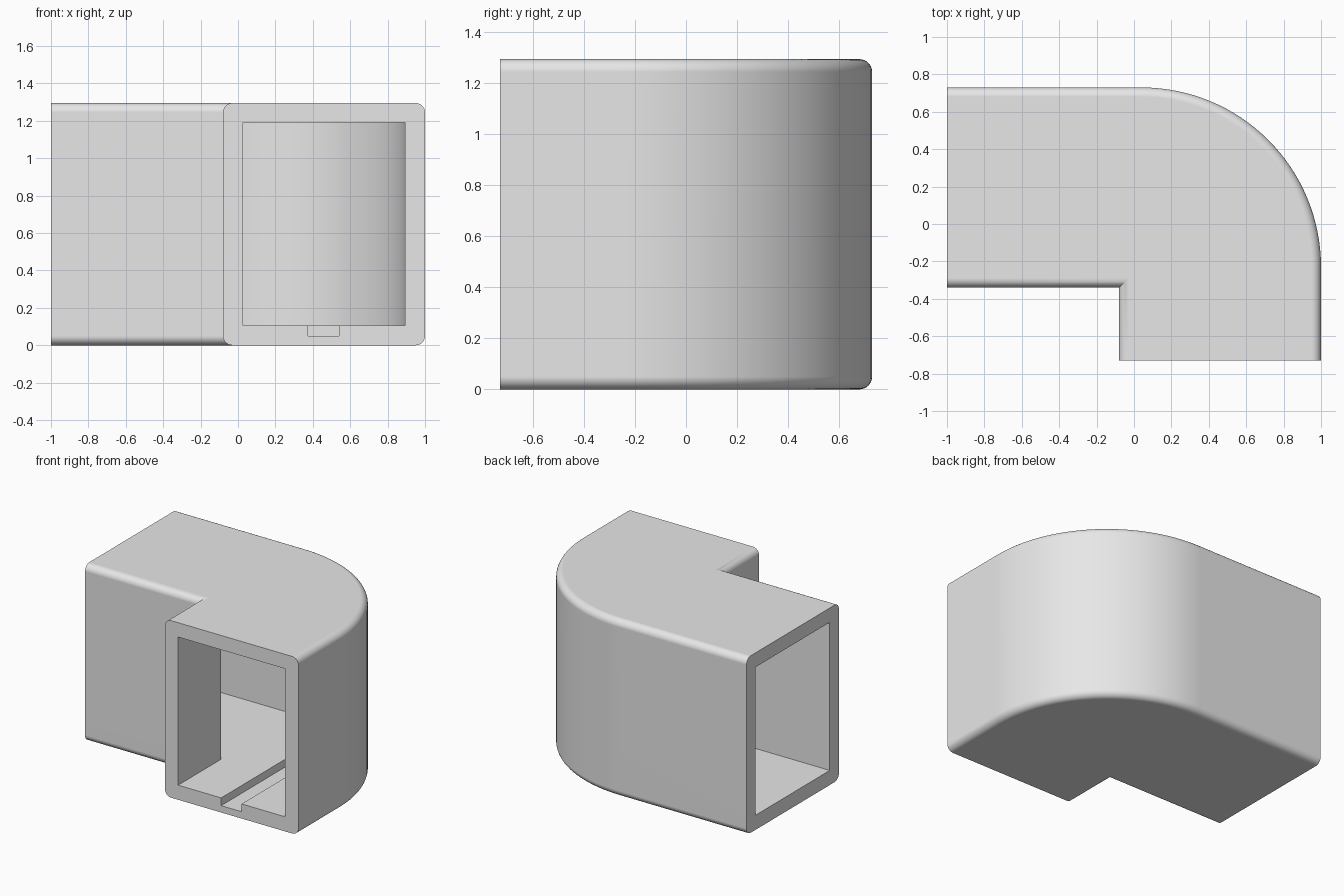
import bpy, bmesh, math

if "Cube" in bpy.data.objects:
    bpy.data.objects.remove(bpy.data.objects["Cube"])

HEIGHT = 1.295
FILLET = 0.05
WALL = 0.107
ARC_X, ARC_Y, ARC_R = 0.04, -0.23, 0.96

grey = bpy.data.materials.new("light grey")
grey.diffuse_color = (0.8, 0.8, 0.8, 1)
grey.use_nodes = True
grey.node_tree.nodes["Principled BSDF"].inputs["Base Color"].default_value = grey.diffuse_color


def outline(inset, extend=0.0, steps=32):
    """Elbow plan, inset along its sides and extended at its two open ends."""
    left, front = -1 - extend, -0.73 - extend
    pts = [(left, -0.34 + inset), (-0.08 + inset, -0.34 + inset),
           (-0.08 + inset, front), (1 - inset, front)]
    for i in range(steps + 1):
        a = math.pi / 2 * i / steps
        pts.append((ARC_X + (ARC_R - inset) * math.cos(a),
                    ARC_Y + (ARC_R - inset) * math.sin(a)))
    pts.append((left, ARC_Y + ARC_R - inset))
    return pts


def stack(name, layers):
    """Solid made of plan outlines stacked at increasing heights."""
    bm = bmesh.new()
    rings = [[bm.verts.new((x, y, z)) for x, y in pts] for pts, z in layers]
    for low, high in zip(rings, rings[1:]):
        n = len(low)
        for i in range(n):
            j = (i + 1) % n
            bm.faces.new((low[i], low[j], high[j], high[i]))
    bm.faces.new(rings[0][::-1])
    bm.faces.new(rings[-1])
    bmesh.ops.recalc_face_normals(bm, faces=bm.faces)
    mesh = bpy.data.meshes.new(name)
    bm.to_mesh(mesh)
    bm.free()
    mesh.materials.append(grey)
    obj = bpy.data.objects.new(name, mesh)
    bpy.context.collection.objects.link(obj)
    return obj


# Outer elbow with rounded lower and upper edges
angles = [math.pi / 2 * i / 8 for i in range(9)]
bottom = [(FILLET * (1 - math.sin(a)), FILLET * (1 - math.cos(a))) for a in angles]
layers = bottom + [(d, HEIGHT - z) for d, z in reversed(bottom)]
elbow = stack("elbow_duct", [(outline(d), z) for d, z in layers])

# Hollow passage, open at both ends
passage = outline(WALL, 0.1)
cavity = stack("passage_cutter", [(passage, 0.107), (passage, 1.19)])

# Groove in the floor of the front arm
groove = [(0.375, -0.83), (0.54, -0.83), (0.54, 0.2), (0.375, 0.2)]
slot = stack("groove_cutter", [(groove, 0.05), (groove, 0.3)])

bpy.context.view_layer.objects.active = elbow
elbow.select_set(True)
for cutter in (cavity, slot):
    mod = elbow.modifiers.new("cut", 'BOOLEAN')
    mod.operation = 'DIFFERENCE'
    mod.solver = 'EXACT'
    mod.object = cutter
    bpy.ops.object.modifier_apply(modifier=mod.name)
    bpy.data.objects.remove(cutter)

# Smooth curves, crisp edges
bpy.ops.object.shade_smooth_by_angle(angle=math.radians(30))
weighted = elbow.modifiers.new("flat_faces", 'WEIGHTED_NORMAL')
weighted.keep_sharp = True
